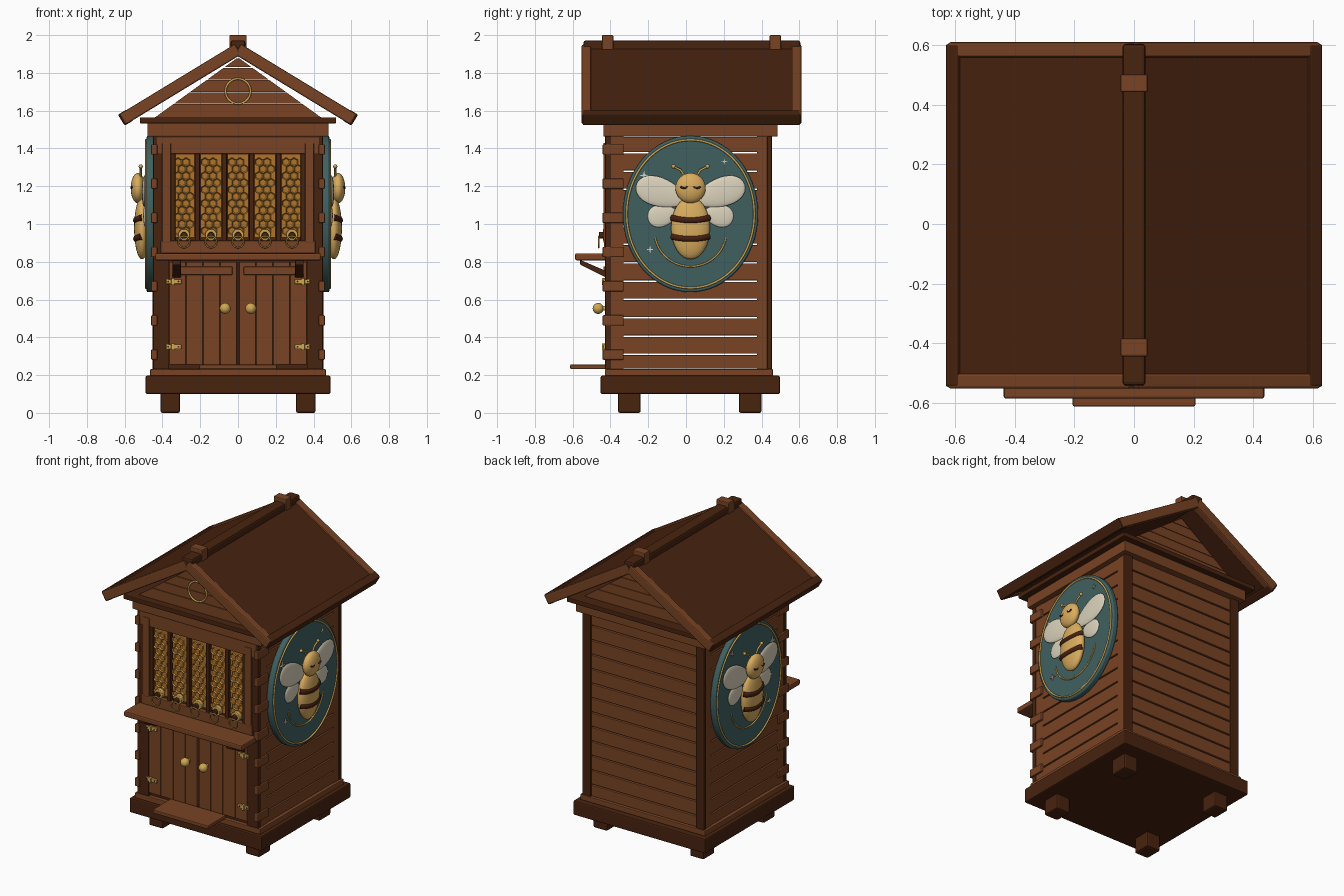
import bpy, bmesh, math
from mathutils import Matrix, Vector

if "Cube" in bpy.data.objects:
    bpy.data.objects.remove(bpy.data.objects["Cube"])

def material(name, r, g, b):
    m = bpy.data.materials.new(name)
    m.diffuse_color = [((c / 255 + 0.055) / 1.055) ** 2.4 for c in (r, g, b)] + [1]
    m.use_nodes = True
    m.node_tree.nodes["Principled BSDF"].inputs["Base Color"].default_value = m.diffuse_color
    return m

WOOD = material("warm wood", 120, 67, 36)
DARK = material("dark wood", 72, 35, 15)
COMB = material("comb amber", 176, 116, 42)
HONEY = material("honey", 214, 152, 66)
BRASS = material("brass", 208, 168, 84)
TEAL = material("teal", 64, 96, 96)
CREAM = material("cream", 220, 211, 188)
YELLOW = material("bee yellow", 218, 173, 94)
STRIPE = material("chocolate", 70, 32, 16)

def finish(name, bm, mats, bevel=0, smooth=False):
    bmesh.ops.recalc_face_normals(bm, faces=bm.faces)
    me = bpy.data.meshes.new(name)
    bm.to_mesh(me)
    bm.free()
    ob = bpy.data.objects.new(name, me)
    bpy.context.collection.objects.link(ob)
    for m in mats:
        me.materials.append(m)
    if bevel:
        mod = ob.modifiers.new("bevel", 'BEVEL')
        mod.width, mod.segments, mod.limit_method = bevel, 2, 'ANGLE'
    if smooth:
        bpy.ops.object.select_all(action='DESELECT')
        ob.select_set(True)
        bpy.context.view_layer.objects.active = ob
        bpy.ops.object.shade_smooth_by_angle(angle=math.radians(40))
    return ob

def boxes(name, mat, extents, bevel=0.005, mx=Matrix()):
    bm = bmesh.new()
    for x0, x1, y0, y1, z0, z1 in extents:
        place = Matrix.Translation(((x0 + x1) / 2, (y0 + y1) / 2, (z0 + z1) / 2))
        bmesh.ops.create_cube(bm, size=1, matrix=mx @ place @ Matrix.Diagonal((x1 - x0, y1 - y0, z1 - z0, 1)))
    return finish(name, bm, [mat], bevel)

def both(x0, x1, *rest):
    return [(x0, x1, *rest), (-x1, -x0, *rest)]

def ball(name, mat, loc, radii, rot=0, taper=0):
    # ellipsoid turned about x; taper widens the far end along local y
    bm = bmesh.new()
    bmesh.ops.create_uvsphere(bm, u_segments=28, v_segments=16, radius=1)
    for v in bm.verts:
        v.co.z *= 1 + taper * v.co.y
    bm.transform(Matrix.Translation(loc) @ Matrix.Rotation(rot, 4, 'X') @ Matrix.Diagonal((*radii, 1)))
    return finish(name, bm, [mat], 0, True)

def rod(name, mat, centre, r, length, axis='Y', sides=24, squash=1, bevel=0.003):
    bm = bmesh.new()
    bmesh.ops.create_cone(bm, cap_ends=True, segments=sides, radius1=r, radius2=r, depth=length)
    turn = Matrix.Rotation(math.pi / 2, 4, 'X' if axis == 'Y' else 'Y')
    bm.transform(Matrix.Translation(centre) @ Matrix.Diagonal((1, 1, squash, 1)) @ turn)
    return finish(name, bm, [mat], bevel, True)

def tube(name, mat, pts, r, cyclic=False):
    cu = bpy.data.curves.new(name, 'CURVE')
    cu.dimensions, cu.bevel_depth, cu.bevel_resolution, cu.use_fill_caps = '3D', r, 2, True
    sp = cu.splines.new('POLY')
    sp.points.add(len(pts) - 1)
    for p, co in zip(sp.points, pts):
        p.co = (*co, 1)
    sp.use_cyclic_u = cyclic
    cu.materials.append(mat)
    ob = bpy.data.objects.new(name, cu)
    bpy.context.collection.objects.link(ob)
    bpy.ops.object.select_all(action='DESELECT')
    ob.select_set(True)
    bpy.context.view_layer.objects.active = ob
    bpy.ops.object.convert(target='MESH')

def prism(name, mat, polys, depth, bevel=0):
    # flat outlines extruded along the given vector
    bm = bmesh.new()
    for poly in polys:
        a = [bm.verts.new(p) for p in poly]
        b = [bm.verts.new(Vector(p) + Vector(depth)) for p in poly]
        bm.faces.new(a)
        bm.faces.new(b)
        for i in range(len(a)):
            j = (i + 1) % len(a)
            bm.faces.new((a[i], a[j], b[j], b[i]))
    return finish(name, bm, [mat], bevel)

# Base
boxes("feet", DARK, both(0.307, 0.41, -0.36, -0.24, 0, 0.11) + both(0.307, 0.41, 0.28, 0.40, 0, 0.11), 0.01)
boxes("base_slab", DARK, [(-0.49, 0.49, -0.452, 0.497, 0.10, 0.197)], 0.008)
boxes("plinth", WOOD, [(-0.465, 0.465, -0.43, 0.46, 0.195, 0.232)])

# Walls: horizontal boards with thin gaps, framed by stiles and posts
rows = [0.23] + [0.31 + 0.097 * i for i in range(12)] + [1.465]
spans = [(a + 0.004, b - 0.004) for a, b in zip(rows, rows[1:])]
boxes("side_boards", WOOD, [e for a, b in spans for e in both(0.425, 0.447, -0.34, 0.38, a, b)], 0.003)
boxes("side_stiles", WOOD, both(0.42, 0.447, -0.40, -0.33, 0.23, 1.465) + both(0.42, 0.447, 0.375, 0.432, 0.23, 1.465), 0)
boxes("back_boards", WOOD, [(-0.40, 0.40, 0.425, 0.445, a, b) for a, b in spans], 0.003)
boxes("back_posts", DARK, both(0.39, 0.452, 0.43, 0.455, 0.23, 1.465))
boxes("front_wall", DARK, [(-0.42, 0.42, -0.405, -0.385, 0.23, 1.465)], 0)
boxes("front_posts", DARK, both(0.365, 0.45, -0.428, -0.395, 0.23, 1.465))
boxes("corner_joints", WOOD, [e for i in range(7) for e in both(
    0.427, 0.46, -0.442, -0.33, 0.281 + 0.181 * i, 0.336 + 0.181 * i)], 0.006)

# Cornice
boxes("cornice", WOOD, [(-0.48, 0.48, -0.437, 0.485, 1.463, 1.535)])
boxes("eave_board", DARK, [(-0.52, 0.52, -0.475, 0.525, 1.533, 1.564)])

# Window frame
boxes("window_frame", WOOD, both(0.355, 0.402, -0.437, -0.40, 0.90, 1.43)
      + [(-0.43, 0.43, -0.43, -0.40, 1.372, 1.463), (-0.41, 0.41, -0.435, -0.40, 0.845, 0.912)])
boxes("comb_dividers", DARK, [(x - 0.013, x + 0.013, -0.428, -0.40, 0.91, 1.373)
      for x in (-0.345, -0.215, -0.072, 0.072, 0.215, 0.345)])

# Honeycomb frames and their taps
R = 0.0243
W = R * math.sqrt(3)
for n in range(5):
    cx = -0.286 + 0.143 * n
    boxes("comb_back", COMB, [(cx - 0.053, cx + 0.053, -0.41, -0.40, 0.93, 1.368)], 0)
    bm = bmesh.new()
    for row in range(11):
        for k in (-0.5, 0.5):
            x = cx + W * (k + (0.25 if row % 2 else -0.25))
            mx = Matrix.Translation((x, -0.413, 0.964 + 1.5 * R * row)) @ Matrix.Rotation(math.pi / 2, 4, 'X')
            bmesh.ops.create_cone(bm, cap_ends=True, segments=6, radius1=R * 0.97, radius2=R * 0.97, depth=0.014, matrix=mx)
    fronts = [f for f in bm.faces if f.normal.y < -0.9]
    bmesh.ops.inset_individual(bm, faces=fronts, thickness=0.006, depth=-0.006)
    for f in fronts:
        f.material_index = 1
    finish("honeycomb_cells", bm, [HONEY, COMB])
    rod("tap_collar", BRASS, (cx, -0.425, 0.943), 0.031, 0.03)
    rod("tap_plug", DARK, (cx, -0.44, 0.94), 0.018, 0.04)
    tube("tap_ring", BRASS, [(cx + 0.03 * math.cos(t * math.tau / 24), -0.461, 0.905 + 0.03 * math.sin(t * math.tau / 24))
                             for t in range(24)], 0.004, True)

# Shelf with braces, and lower step
boxes("landing_shelf", WOOD, [(-0.438, 0.438, -0.587, -0.40, 0.808, 0.845)], 0.008)
for s in (-1, 1):
    prism("shelf_brace", DARK, [[(s * 0.325 - 0.023, y, z) for y, z in
          ((-0.56, 0.81), (-0.42, 0.75), (-0.42, 0.715), (-0.56, 0.785))]], (0.046, 0, 0), 0.004)
boxes("entry_step", WOOD, [(-0.206, 0.206, -0.613, -0.42, 0.232, 0.256)])

# Doors
for s in (-1, 1):
    ext = []
    for i in range(4):
        a, b = s * (0.006 + 0.09 * i), s * (0.094 + 0.09 * i)
        ext.append((min(a, b), max(a, b), -0.425, -0.40, 0.255, 0.80))
    boxes("door_boards", WOOD, ext, 0.003)
    a, b = sorted((s * 0.03, s * 0.31))
    boxes("door_rail", WOOD, [(a, b, -0.438, -0.42, 0.73, 0.775)])
    rod("knob_stem", BRASS, (s * 0.068, -0.435, 0.553), 0.012, 0.04)
    ball("door_knob", BRASS, (s * 0.068, -0.465, 0.553), (0.029, 0.029, 0.029))
    for z in (0.35, 0.695):
        a, b = sorted((s * 0.30, s * 0.38))
        boxes("hinge_plate", BRASS, [(a, b, -0.437, -0.422, z - 0.012, z + 0.012)], 0.003)
        boxes("hinge_barrel", BRASS, [(s * 0.345 - 0.009, s * 0.345 + 0.009, -0.445, -0.425, z - 0.018, z + 0.018)], 0.004)
        for x in (0.315, 0.37):
            rod("hinge_screw", DARK, (s * x, -0.437, z), 0.005, 0.004, sides=10, bevel=0)

# Gables
def half(z):
    return 0.44 * (1.882 - z) / 0.318
cuts = [1.564, 1.637, 1.70, 1.765, 1.83, 1.88]
for y in (-0.425, 0.425):
    prism("gable_boards", WOOD, [[(-half(a), y, a), (half(a), y, a), (half(b - .003), y, b - .003), (-half(b - .003), y, b - .003)]
          for a, b in zip(cuts, cuts[1:])], (0, 0.025, 0))
tube("gable_ring", BRASS, [(0.066 * math.cos(t * math.tau / 40), -0.43, 1.703 + 0.066 * math.sin(t * math.tau / 40))
                           for t in range(40)], 0.006, True)

# Roof
L = 0.715
for s in (-1, 1):
    mx = Matrix.Translation((0, 0, 1.925)) @ Matrix.Rotation(s * math.radians(31.3), 4, 'Y')
    def span(a, b, *rest):
        return (*sorted((s * a, s * b)), *rest)
    boxes("roof_panel", DARK, [span(0, L - 0.01, -0.53, 0.585, -0.022, 0.022)], 0.003, mx)
    boxes("barge_boards", WOOD, [span(0, L, -0.553, -0.502, -0.032, 0.032), span(0, L, 0.56, 0.611, -0.032, 0.032)], 0.008, mx)
    boxes("eave_strip", DARK, [span(L - 0.045, L + 0.008, -0.548, 0.605, -0.034, 0.034)], 0.008, mx)
boxes("ridge_beam", DARK, [(-0.039, 0.039, -0.543, 0.605, 1.90, 1.972)], 0.012)
boxes("ridge_blocks", WOOD, [(-0.046, 0.046, y, y + 0.06, 1.92, 2.0) for y in (-0.445, 0.443)], 0.006)

# Bee medallion on each side
CY = 0.024
for s in (-1, 1):
    rod("medallion", TEAL, (s * 0.464, CY, 1.053), 0.358, 0.04, 'X', 64, 1.156, 0.008)
    tube("medallion_ring", BRASS, [(s * 0.486, CY + 0.338 * math.cos(t * math.tau / 64), 1.053 + 0.392 * math.sin(t * math.tau / 64))
                                   for t in range(64)], 0.006, True)
    arc = [math.radians(190 + 160 * t / 30) for t in range(31)]
    tube("flight_arc", BRASS, [(s * 0.486, CY + 0.19 * math.cos(a), 0.96 + 0.185 * math.sin(a)) for a in arc], 0.005)
    ball("bee_body", YELLOW, (s * 0.508, CY, 0.978), (0.042, 0.103, 0.165))
    ball("bee_head", YELLOW, (s * 0.53, CY, 1.19), (0.038, 0.08, 0.08))
    for z0 in (1.02, 0.922):
        pts = []
        for i in range(-12, 13):
            y, z = 0.094 * i / 12, z0 + 0.012 * (i / 12) ** 2
            d = max(0, 1 - (y / 0.103) ** 2 - ((z - 0.978) / 0.165) ** 2)
            pts.append((s * (0.497 + 0.042 * math.sqrt(d)), CY + y, z))
        tube("bee_stripe", STRIPE, pts, 0.019)
    for k in (-1, 1):
        ball("upper_wing", CREAM, (s * 0.495, CY + k * 0.152, 1.165), (0.014, 0.142, 0.075), k * math.radians(18), 0.25 * k)
        ball("lower_wing", CREAM, (s * 0.49, CY + k * 0.15, 1.045), (0.012, 0.078, 0.058), k * math.radians(-12), 0.2 * k)
        eye = [math.radians(200 + 14 * i) for i in range(11)]
        tube("closed_eye", STRIPE, [(s * 0.563, CY + k * 0.034 + 0.019 * math.cos(a), 1.204 + 0.014 * math.sin(a)) for a in eye], 0.005)
        tube("antenna", BRASS, [(s * 0.515, CY + k * y, z) for y, z in ((0.03, 1.25), (0.052, 1.285), (0.088, 1.303))], 0.006)
        ball("antenna_tip", BRASS, (s * 0.515, CY + k * 0.09, 1.305), (0.011, 0.011, 0.011))
    # four-pointed sparkles
    for y, z, r in ((-0.222, 1.257, 0.027), (0.203, 1.33, 0.018), (-0.19, 0.865, 0.022)):
        pts = []
        for i in range(8):
            q = r if i % 2 == 0 else r * 0.25
            pts.append((s * 0.482, y + q * math.cos(i * math.pi / 4), z + q * math.sin(i * math.pi / 4)))
        prism("sparkle", CREAM, [pts], (s * 0.009, 0, 0))
